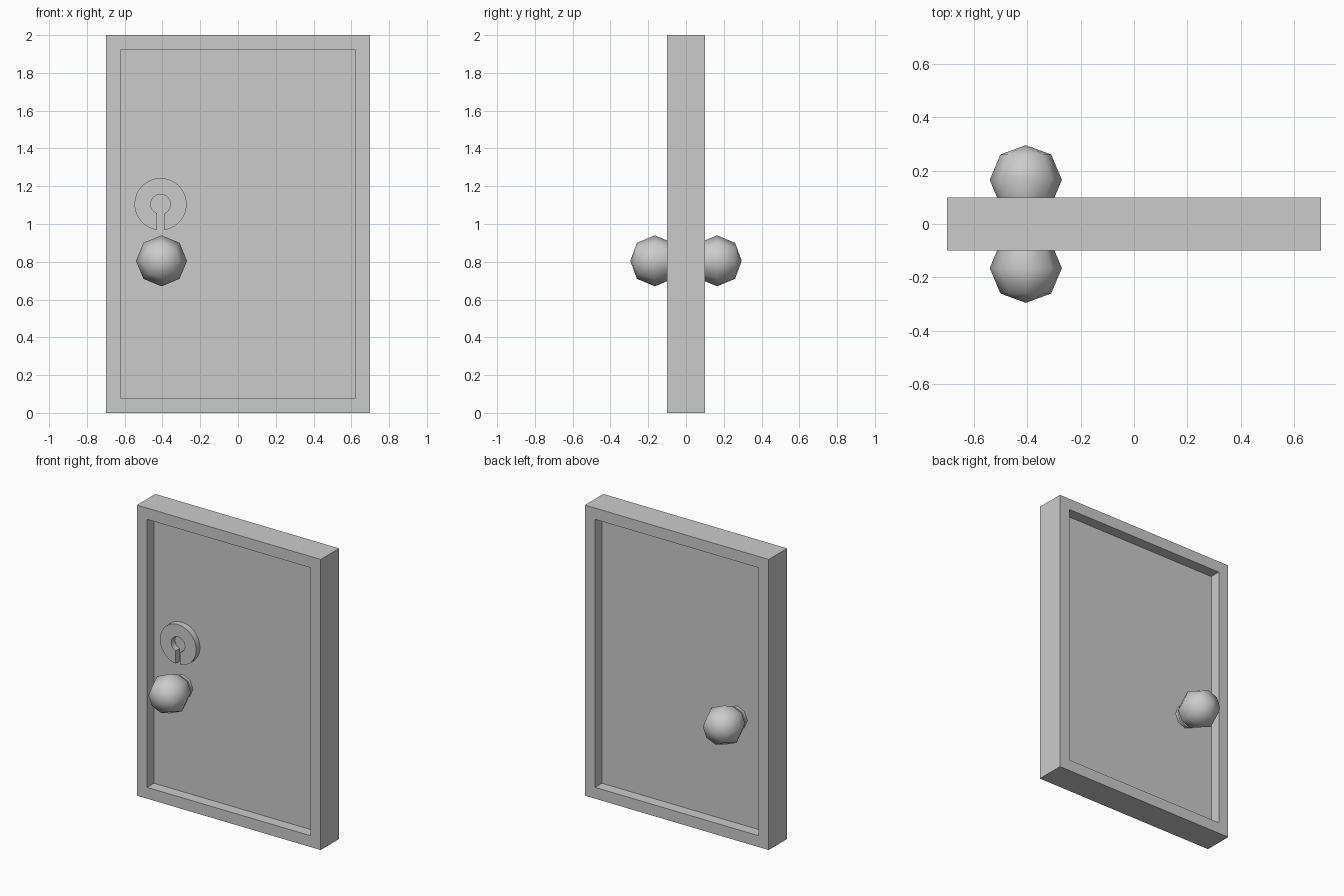
import bpy, bmesh, math
from mathutils import Matrix, Vector

if "Cube" in bpy.data.objects:
    bpy.data.objects.remove(bpy.data.objects["Cube"])


def finish(bm, name):
    bmesh.ops.recalc_face_normals(bm, faces=bm.faces)
    mesh = bpy.data.meshes.new(name)
    bm.to_mesh(mesh)
    bm.free()
    obj = bpy.data.objects.new(name, mesh)
    bpy.context.collection.objects.link(obj)
    return obj


# Door leaf: box with a recessed panel on front and back
bm = bmesh.new()
bmesh.ops.create_cube(bm, size=1, matrix=Matrix.Translation((0, 0, 1)) @ Matrix.Diagonal((1.4, 0.2, 2, 1)))
for face in [f for f in bm.faces if abs(f.normal.y) > 0.9]:
    bmesh.ops.inset_region(bm, faces=[face], thickness=0.11)
    inward = -face.normal * 0.075
    ext = bmesh.ops.extrude_face_region(bm, geom=[face])
    verts = [v for v in ext["geom"] if isinstance(v, bmesh.types.BMVert)]
    bmesh.ops.translate(bm, verts=verts, vec=inward)
    if face.is_valid:
        bmesh.ops.delete(bm, geom=[face], context="FACES_ONLY")
finish(bm, "door")


# Knobs: eight-sided lathed profile with a flared neck (radius, distance from door centre)
PROFILE = [(0, 0.295), (0.095, 0.26), (0.135, 0.165), (0.095, 0.07),
           (0.05, 0.057), (0.08, 0.045), (0.08, 0.024)]


def knob(name, side):
    bm = bmesh.new()
    verts = [bm.verts.new((-0.405 + r, side * y, 0.805)) for r, y in PROFILE]
    edges = [bm.edges.new(pair) for pair in zip(verts, verts[1:])]
    bmesh.ops.spin(bm, geom=verts + edges, cent=(-0.405, 0, 0.805), axis=(0, 1, 0),
                   angle=math.tau, steps=8, use_duplicate=False)
    bmesh.ops.remove_doubles(bm, verts=bm.verts, dist=0.0005)
    obj = finish(bm, name)
    bpy.ops.object.select_all(action="DESELECT")
    obj.select_set(True)
    bpy.context.view_layer.objects.active = obj
    bpy.ops.object.shade_smooth_by_angle(angle=math.radians(50))


knob("front_knob", -1)
knob("back_knob", 1)


# Lock plate: disc with a keyhole slot running out through its lower edge
def arc(radius, half_slot, steps=32):
    gap = math.asin(half_slot / radius)
    start, sweep = -math.pi / 2 + gap, math.tau - 2 * gap
    return [(radius * math.cos(start + sweep * i / steps),
             radius * math.sin(start + sweep * i / steps)) for i in range(steps + 1)]


bm = bmesh.new()
outer, inner = ([bm.verts.new((-0.41 + x, -0.067, 1.105 + z)) for x, z in arc(r, 0.019)]
                for r in (0.138, 0.052))
for i in range(len(outer) - 1):
    bm.faces.new((outer[i], outer[i + 1], inner[i + 1], inner[i]))
ext = bmesh.ops.extrude_face_region(bm, geom=bm.faces[:], use_keep_orig=True)
bmesh.ops.translate(bm, verts=[v for v in ext["geom"] if isinstance(v, bmesh.types.BMVert)],
                    vec=Vector((0, 0.043, 0)))
lock = finish(bm, "lock_plate")
bpy.ops.object.select_all(action="DESELECT")
lock.select_set(True)
bpy.context.view_layer.objects.active = lock
bpy.ops.object.shade_smooth_by_angle(angle=math.radians(30))
